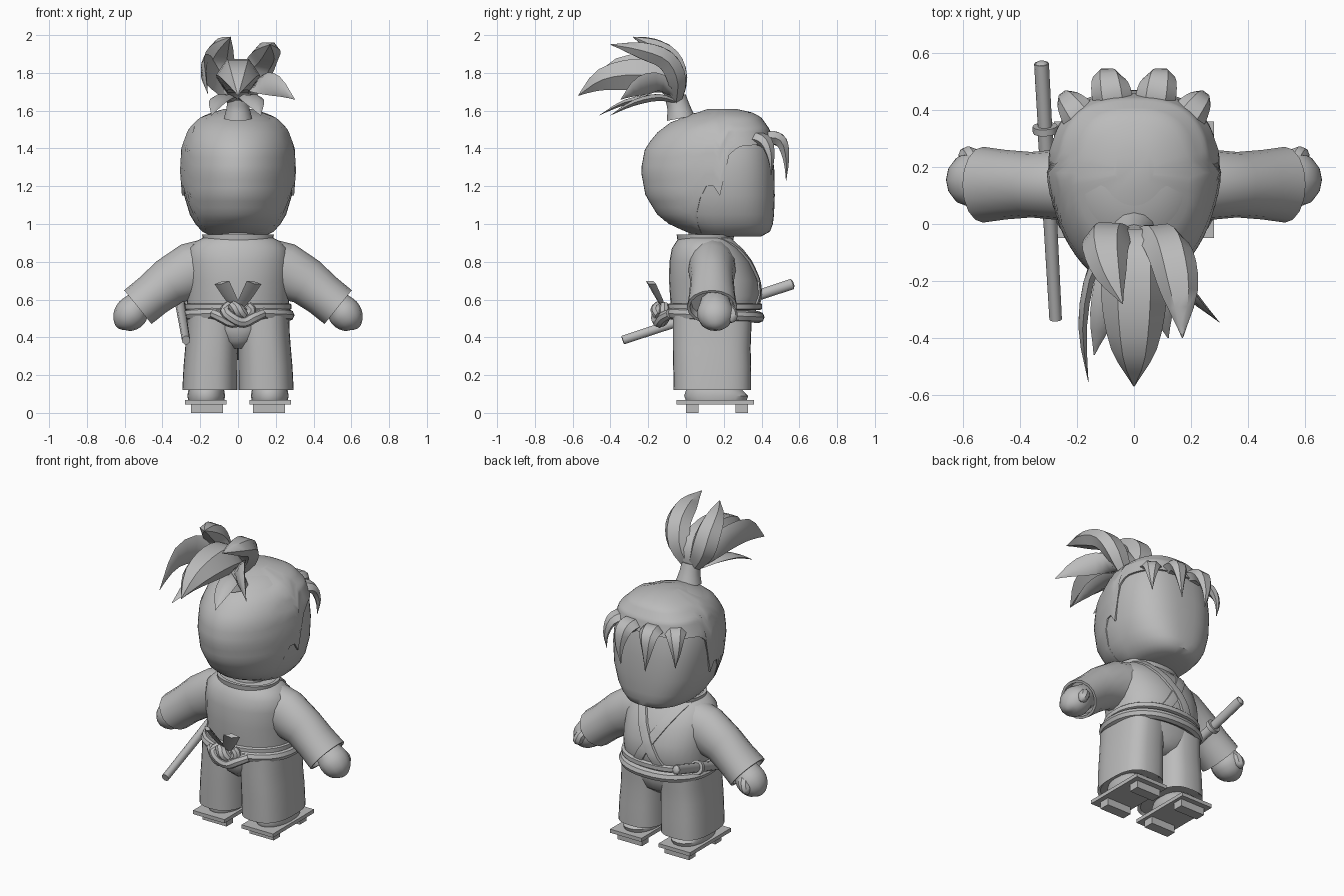
import bpy, bmesh, math
from mathutils import Vector as V

if "Cube" in bpy.data.objects:
    bpy.data.objects.remove(bpy.data.objects["Cube"])

grey = bpy.data.materials.new("plain_grey")
grey.diffuse_color = (0.5, 0.5, 0.5, 1)
grey.use_nodes = True
grey.node_tree.nodes["Principled BSDF"].inputs["Base Color"].default_value = grey.diffuse_color


def make(name, verts, faces, angle=40):
    me = bpy.data.meshes.new(name)
    me.from_pydata([tuple(v) for v in verts], [], faces)
    bm = bmesh.new()
    bm.from_mesh(me)
    bmesh.ops.recalc_face_normals(bm, faces=bm.faces)
    bm.to_mesh(me)
    bm.free()
    me.materials.append(grey)
    ob = bpy.data.objects.new(name, me)
    bpy.context.collection.objects.link(ob)
    bpy.ops.object.select_all(action='DESELECT')
    ob.select_set(True)
    bpy.context.view_layer.objects.active = ob
    bpy.ops.object.shade_smooth_by_angle(angle=math.radians(angle))
    return ob


def loft(name, rings, caps=True, closed=False, angle=40):
    n, m = len(rings[0]), len(rings)
    verts = [p for r in rings for p in r]
    faces = []
    for i in range(m if closed else m - 1):
        a, b = i * n, (i + 1) % m * n
        faces += [(a + k, a + (k + 1) % n, b + (k + 1) % n, b + k) for k in range(n)]
    if caps and not closed:
        faces += [tuple(range(n)), tuple(range((m - 1) * n, m * n))]
    return make(name, verts, faces, angle)


def lerp_row(rows, z):
    for a, b in zip(rows, rows[1:]):
        if z <= b[0]:
            t = max(0, (z - a[0]) / (b[0] - a[0]))
            return [p + (q - p) * t for p, q in zip(a, b)]
    return rows[-1]


def power(c, e):
    return math.copysign(abs(c) ** (2 / e), c)


def section_point(row, a, yc=None, e=2.3, grow=0, x0=0, eb=2.1):
    """row = height, back y, front y, half width"""
    z, yb, yf, hw = row
    c = (yb + yf) / 2 if yc is None else yc
    s = math.sin(a)
    ry = (yf - c if s > 0 else c - yb) + grow
    ee = e if s > 0 else eb
    return V((x0 + (hw + grow) * power(math.cos(a), ee), c + ry * power(s, ee), z))


def angles(n):
    return [math.tau * k / n for k in range(n)]


def smooth_path(pts, sub=3):
    """Catmull-Rom through tuples of any length"""
    out = []
    for i in range(len(pts) - 1):
        q = [pts[max(i - 1, 0)], pts[i], pts[i + 1], pts[min(i + 2, len(pts) - 1)]]
        for k in range(sub):
            t = k / sub
            out.append([0.5 * (2*b + (c-a)*t + (2*a-5*b+4*c-d)*t*t + (3*b-a-3*c+d)*t**3)
                        for a, b, c, d in zip(*q)])
    return out + [list(pts[-1])]


def sweep(name, pts, side=(1, 0, 0), flat=1.0, n=6, sub=3, closed=False, angle=40):
    """pts = x, y, z, half width; thickness is half width * flat"""
    p = pts if closed else smooth_path(pts, sub)
    rings, m = [], len(p)
    for i, q in enumerate(p):
        lo, hi = ((i - 1) % m, (i + 1) % m) if closed else (max(i - 1, 0), min(i + 1, m - 1))
        t = (V(p[hi][:3]) - V(p[lo][:3])).normalized()
        s = V(side)
        s = (s - t * s.dot(t)).normalized()
        nrm = t.cross(s)
        w = max(q[3], 0.002)
        rings.append([V(q[:3]) + s * w * math.cos(a) + nrm * w * flat * math.sin(a) for a in angles(n)])
    return loft(name, rings, closed=closed, angle=angle)


def box(name, x0, x1, y0, y1, z0, z1):
    return loft(name, [[V((x0, y0, z)), V((x1, y0, z)), V((x1, y1, z)), V((x0, y1, z))] for z in (z0, z1)])


# Head and the hair cap around it
HEAD = [(.935, .06, .40, .14), (.96, -.0, .445, .19), (1.0, -.09, .46, .225), (1.05, -.15, .466, .255),
        (1.15, -.212, .47, .285), (1.28, -.236, .468, .295), (1.40, -.213, .455, .288),
        (1.5, -.13, .43, .25), (1.56, -.03, .385, .185), (1.585, .035, .335, .125), (1.602, .12, .25, .06)]
loft("head", [[section_point(r, a, .18, 2.6, eb=1.9) for a in angles(48)] for r in HEAD])
HAIRLINE = [(-1, .95), (-.6, .95), (-.45, 1.0), (-.3, 1.13), (-.15, 1.23), (.0, 1.15), (.1, 1.37),
            (.25, 1.41), (1, 1.43)]
rings = []
for j in range(17):
    t = (j / 16) ** 0.8
    ring = []
    for a in angles(64):
        s = math.sin(a)
        z = 1.602 + (lerp_row(HAIRLINE, s)[1] - 1.602) * t
        grow = .003 + .009 * min(1, max(0, 1 + s / .35))
        p = section_point(lerp_row(HEAD, z), a, .18, 2.6, grow, eb=1.9)
        p.z += .008 * (1 - t)
        ring.append(p)
    rings.append(ring)
# fold the lower edge inward to meet the head
rings.append([p + (V((0, .18, p.z)) - p).normalized() * .02 for p in rings[-1]])
n = 64
verts = [p for r in rings for p in r]
faces = [(j*n + k, j*n + (k+1) % n, (j+1)*n + (k+1) % n, (j+1)*n + k) for j in range(17) for k in range(n)]
make("hair_cap", verts, faces + [tuple(range(n))])

# Fringe spikes
for s, tag in ((-1, "left"), (1, "right")):
    sweep("inner_fringe_" + tag, [(s*.06, .36, 1.42, .05), (s*.075, .44, 1.455, .07), (s*.09, .505, 1.435, .06),
                                  (s*.095, .53, 1.34, .03), (s*.085, .53, 1.23, 0)], flat=.6)
    sweep("outer_fringe_" + tag, [(s*.15, .31, 1.42, .05), (s*.185, .37, 1.45, .065), (s*.225, .425, 1.43, .05),
                                  (s*.245, .45, 1.35, .026), (s*.24, .45, 1.26, 0)], side=(s*.8, -.6, 0), flat=.6)

# Topknot band and tuft
sweep("topknot_band", [(0, -.028, 1.56, .075), (0, -.04, 1.62, .06), (0, -.055, 1.67, .056)], n=12)
X, Z = (1, 0, 0), (0, 0, 1)
tuft = [
    ("tuft_middle", X, .85, [(0, -.05, 1.66, .05), (0, -.10, 1.76, .105), (0, -.26, 1.79, .115),
                             (0, -.44, 1.765, .08), (0, -.57, 1.68, 0)]),
    ("tuft_top_left", X, .8, [(-.02, -.05, 1.66, .04), (-.085, -.05, 1.78, .08), (-.10, -.09, 1.88, .08),
                              (-.08, -.18, 1.945, .055), (-.04, -.28, 1.99, 0)]),
    ("tuft_top_right", X, .75, [(.02, -.05, 1.66, .04), (.085, -.05, 1.77, .075), (.13, -.11, 1.87, .08),
                                (.16, -.24, 1.92, .065), (.17, -.40, 1.95, 0)]),
    ("tuft_right", (.6, -.4, .5), .3, [(.03, -.05, 1.66, .03), (.11, -.14, 1.74, .06), (.20, -.25, 1.73, .055),
                                       (.30, -.345, 1.66, 0)]),
    ("tuft_left", Z, .25, [(-.04, -.05, 1.67, .03), (-.14, -.15, 1.80, .08), (-.18, -.35, 1.81, .07),
                           (-.16, -.555, 1.69, 0)]),
    ("tuft_low_right", X, .35, [(.03, -.06, 1.65, .03), (.06, -.15, 1.67, .06), (.09, -.28, 1.64, .05),
                                (.12, -.40, 1.575, 0)]),
    ("tuft_low_left", X, .35, [(-.03, -.06, 1.65, .03), (-.07, -.16, 1.67, .055), (-.11, -.32, 1.645, .045),
                               (-.14, -.46, 1.575, 0)]),
]
for name, side, flat, pts in tuft:
    sweep(name, pts, side, flat, angle=50)

# Neck, jacket body and collar
TORSO = [(.50, -.075, .35, .265), (.55, -.08, .375, .27), (.62, -.085, .39, .272), (.70, -.09, .38, .275),
         (.80, -.088, .34, .275), (.87, -.075, .29, .26), (.91, -.05, .25, .22), (.935, -.03, .235, .17)]
sweep("neck", [(0, .12, .88, .11), (0, .12, .92, .11), (0, .13, .96, .11)], n=16)
loft("jacket_body", [[section_point(r, a) for a in angles(32)] for r in TORSO])
COLLAR = [(.91, -.045, .25, .185), (.945, -.05, .255, .19), (.945, -.03, .235, .17), (.92, -.02, .225, .16)]
loft("collar", [[section_point(r, a) for a in angles(32)] for r in COLLAR])


# Crossed lapels laid on the chest
def chest(x, z, out):
    _, yb, yf, hw = lerp_row(TORSO, z)
    u = min(abs(x) / hw, .99)
    return V((x, (yb + yf) / 2 + (yf - yb) / 2 * (1 - u ** 2.3) ** (1 / 2.3) + out, z))


for s, tag, out in ((-1, "left", .008), (1, "right", .014)):
    rings = []
    for i in range(13):
        z, x = .925 - .36 * i / 12, s * (.14 - .22 * i / 12)
        rings.append([chest(x - .036, z, -.01), chest(x - .032, z, out), chest(x, z, out + .002),
                      chest(x + .032, z, out), chest(x + .036, z, -.01)])
    loft("lapel_" + tag, rings)

# Sleeves, hands, trousers, feet and sandals, mirrored
for s, tag in ((-1, "left"), (1, "right")):
    # x, z, tilt in degrees, half length across, half depth
    SLEEVE = [(.05, .785, 0, .14, .125), (.15, .775, 8, .15, .13), (.25, .75, 20, .150, .125),
              (.362, .695, 32, .128, .115), (.45, .625, 38, .116, .122), (.53, .56, 39, .115, .133),
              (.53, .56, 39, .100, .118), (.50, .585, 39, .095, .11)]
    rings = []
    for x, z, tilt, h, d in SLEEVE:
        t = math.radians(tilt)
        rings.append([V((s * (x + h * math.cos(a) * math.sin(t)), .138 + d * math.sin(a),
                         z + h * math.cos(a) * math.cos(t))) for a in angles(16)])
    loft("sleeve_" + tag, rings, angle=50)
    sweep("hand_" + tag, [(s*.46, .155, .60, .075), (s*.52, .155, .57, .085), (s*.563, .155, .53, .098),
                          (s*.595, .155, .487, .085), (s*.615, .155, .455, .05), (s*.62, .155, .442, .01)],
          side=(0, 1, 0), flat=.9, n=12)
    sweep("thumb_" + tag, [(s*.54, .20, .56, .03), (s*.57, .235, .535, .033), (s*.59, .24, .50, .03),
                           (s*.60, .235, .48, .008)], n=8)
    LEG = [(.14, -.06, .33, .12, .150), (.12, -.065, .345, .146, .149), (.25, -.068, .345, .143, .145),
           (.34, -.07, .342, .140, .140), (.42, -.07, .345, .138, .136), (.53, -.07, .35, .138, .132)]
    loft("trouser_leg_" + tag, [[section_point(r[:4], a, None, 2.8, 0, s * r[4], 2.5) for a in angles(32)]
                                for r in LEG])
    FOOT = [(.065, .0, .32, .095), (.09, -.01, .33, .10), (.12, .0, .30, .095), (.16, .02, .24, .08)]
    loft("foot_" + tag, [[section_point(r, a, None, 2.3, 0, s * .168) for a in angles(20)] for r in FOOT])
    box("sandal_board_" + tag, s*.17 - .11, s*.17 + .11, -.05, .36, .045, .068)
    for y, end in ((.0, "heel"), (.262, "toe")):
        box("sandal_%s_block_%s" % (end, tag), s*.165 - .085, s*.165 + .085, y, y + .065, 0, .046)

# Seat joining the two trouser legs
SEAT = [(.34, .0, .27, .06), (.38, -.05, .325, .12), (.44, -.066, .342, .20), (.53, -.07, .355, .25)]
loft("trouser_seat", [[section_point(r, a, None, 3) for a in angles(32)] for r in SEAT])

# Belt: flat band, cord and the knot behind
BAND = [(.545, -.09, .392, .275), (.55, -.098, .402, .282), (.575, -.098, .402, .282), (.58, -.09, .396, .275)]
loft("belt_band", [[section_point(r, a) for a in angles(32)] for r in BAND])
cord = [(.268 * power(math.cos(a), 2.3), .15 + .235 * power(math.sin(a), 2.3), .517 - .01 * math.sin(a), .031)
        for a in angles(40)]
sweep("belt_cord", cord, side=Z, n=8, closed=True)
for s, tag in ((-1, "left"), (1, "right")):
    sweep("knot_strand_" + tag, [(s*.13, -.085, .525, .026), (s*.085, -.12, .505, .029), (s*.03, -.14, .48, .03),
                                 (-s*.025, -.135 - s*.02, .50, .03), (-s*.07, -.13 - s*.015, .54, .028),
                                 (-s*.05, -.115, .57, .024)], side=(0, 1, 0), n=8)
    sweep("knot_end_" + tag, [(s*.0, -.115, .55, .022), (s*.04, -.145, .61, .038), (s*.085, -.185, .69, .048)],
          side=(s*.7, .6, -.3), flat=.3, n=4)
sweep("knot_middle", [(-.035, -.14, .575, .022), (0, -.155, .545, .034), (.035, -.14, .515, .024)], n=8)

# Sword worn on the hip
low, high = V((-.275, -.335, .385)), V((-.325, .57, .685))


def along(t, r):
    return (*(low + (high - low) * t), r)


sweep("scabbard", [along(0, .022), along(.35, .024), along(.74, .027)], flat=1.1, n=10)
sweep("sword_guard", [along(.725, .044), along(.75, .044)], n=12, sub=1)
sweep("sword_handle", [along(.74, .025), along(.97, .026), along(.99, .024), along(1, .012)], flat=1.15, n=10)
